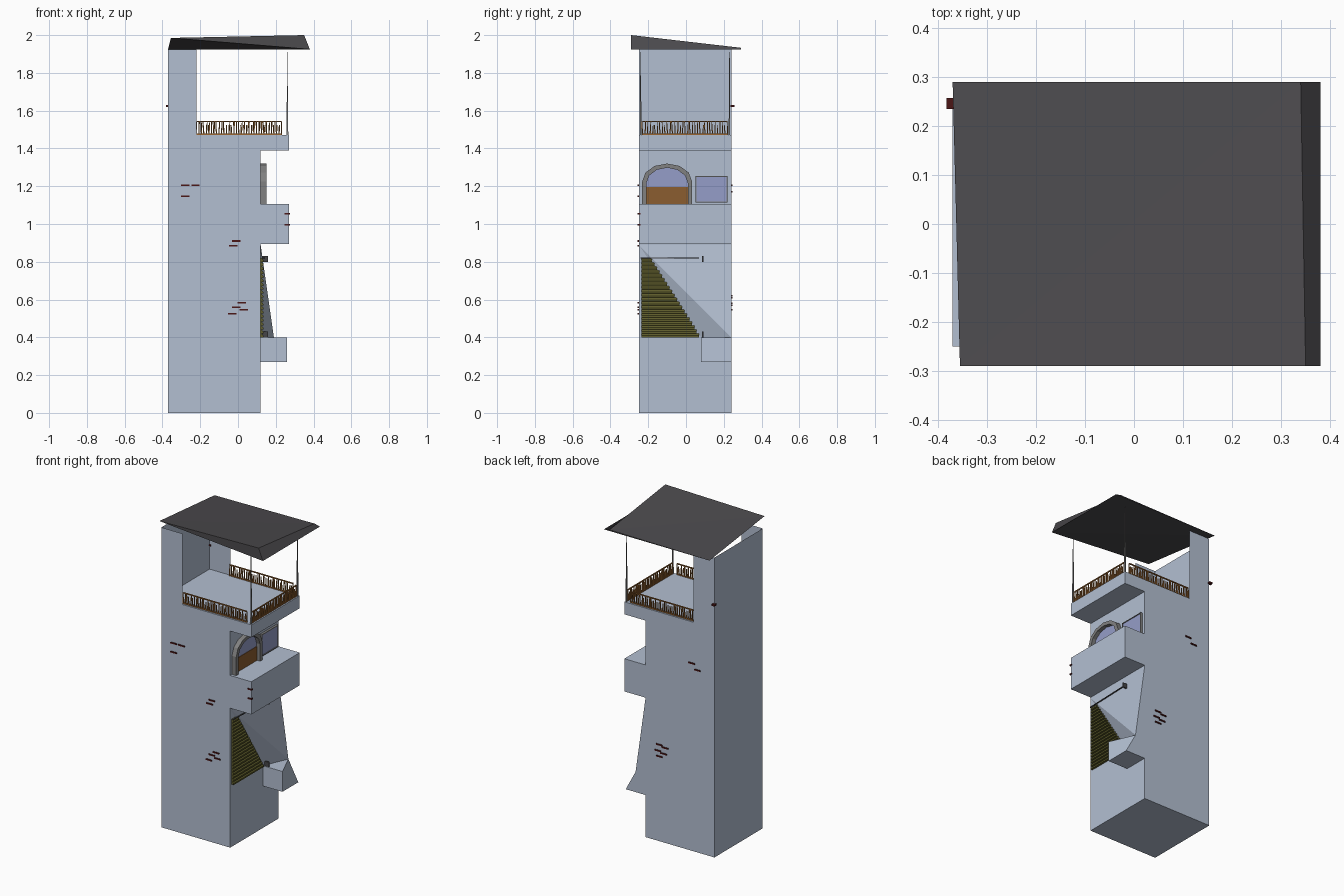
import bpy, math, random
from mathutils import Vector

if "Cube" in bpy.data.objects:
    bpy.data.objects.remove(bpy.data.objects["Cube"])

random.seed(4)


def mat(name, r, g, b):
    m = bpy.data.materials.new(name)
    m.diffuse_color = (r, g, b, 1)
    m.use_nodes = True
    m.node_tree.nodes["Principled BSDF"].inputs["Base Color"].default_value = m.diffuse_color
    return m


WALL = mat("pale_blue_plaster", 0.45, 0.52, 0.64)
ROOF = mat("charcoal_roof", 0.072, 0.069, 0.075)
WOOD = mat("orange_wood", 0.32, 0.13, 0.03)
DOOR = mat("brown_door", 0.26, 0.11, 0.03)
OLIVE = mat("olive_steps", 0.115, 0.11, 0.025)
GLASS = mat("lavender_glass", 0.30, 0.34, 0.58)
STONE = mat("grey_stone", 0.22, 0.22, 0.22)
BRICK = mat("dark_red_brick", 0.07, 0.008, 0.008)
IRON = mat("dark_iron", 0.06, 0.06, 0.065)


def mesh(name, verts, faces, material):
    me = bpy.data.meshes.new(name)
    me.from_pydata(verts, [], faces)
    me.materials.append(material)
    ob = bpy.data.objects.new(name, me)
    bpy.context.collection.objects.link(ob)
    return ob


class Parts:
    """Collects several solids into one object."""

    def __init__(self):
        self.v, self.f = [], []

    def add(self, verts, faces):
        o = len(self.v)
        self.v += [tuple(p) for p in verts]
        self.f += [[i + o for i in f] for f in faces]

    def prism(self, a, b):
        # solid between two matching rings of points
        n = len(a)
        sides = [(i, (i + 1) % n, n + (i + 1) % n, n + i) for i in range(n)]
        self.add(list(a) + list(b), sides + [tuple(range(n))[::-1], tuple(range(n, 2 * n))])

    def box(self, x0, x1, y0, y1, z0, z1):
        ring = [(x0, y0), (x1, y0), (x1, y1), (x0, y1)]
        self.prism([(x, y, z0) for x, y in ring], [(x, y, z1) for x, y in ring])

    def stick(self, p, q, r0, r1=None, n=4):
        p, q = Vector(p), Vector(q)
        d = (q - p).normalized()
        u = d.orthogonal().normalized()
        w = d.cross(u)
        r1 = r0 if r1 is None else r1
        dirs = [u * math.cos(2 * math.pi * i / n) + w * math.sin(2 * math.pi * i / n) for i in range(n)]
        self.prism([p + e * r0 for e in dirs], [q + e * r1 for e in dirs])

    def build(self, name, material):
        ob = mesh(name, self.v, self.f, material)
        import bmesh
        bm = bmesh.new()
        bm.from_mesh(ob.data)
        bmesh.ops.recalc_face_normals(bm, faces=bm.faces)
        bm.to_mesh(ob.data)
        bm.free()
        return ob


X0, X1, XB = -0.37, 0.12, 0.27      # left, right wall, balcony edge
Y0, Y1 = -0.25, 0.24

# tower body with balcony and top deck, one side profile extruded in depth
prof = [(X0, 0), (X1, 0), (X1, .895), (XB, .895), (XB, 1.105), (X1, 1.105),
        (X1, 1.39), (XB, 1.39), (XB, 1.47), (X0, 1.47)]
body = Parts()
body.prism([(x, Y0, z) for x, z in prof], [(x, Y1, z) for x, z in prof])
body.build("tower_body", WALL)

# thin U-shaped wall above the deck
path = [(-.22, Y0), (X0, Y0), (X0, Y1), (-.22, Y1)]
mesh("upper_wall", [(x, y, z) for z in (1.47, 1.925) for x, y in path],
     [(i + 1, i, i + 4, i + 5) for i in range(3)], WALL)

# sloping buttress beside the stairs, and landing at its foot
mesh("buttress", [(X1, Y0, .89), (X1, Y1, .89), (.19, Y1, .40), (X1, .08, .40), (X1, Y1, .40)],
     [(0, 3, 2), (0, 2, 1), (1, 2, 4), (3, 4, 2)], WALL)
land = Parts()
land.prism([(X1, .08, .27), (.26, .08, .27), (.26, .08, .40), (X1, .08, .40)],
           [(X1, Y1, .27), (.26, Y1, .27), (.19, Y1, .40), (X1, Y1, .40)])
land.build("landing", WALL)

# lopsided wedge roof
mesh("roof", [(-.37, .29, 1.925), (.38, .29, 1.925), (.34, .29, 1.933),
              (-.355, -.29, 1.985), (.35, -.29, 2.0), (.38, -.29, 1.925)],
     [(3, 4, 2), (3, 2, 0), (3, 5, 4), (5, 1, 2, 4), (1, 0, 2), (0, 5, 3), (0, 1, 5)], ROOF)

# roof posts
posts = Parts()
for y in (-.24, .23):
    posts.stick((.262, y, 1.47), (.26, y, 1.91), .006, .002)
posts.build("roof_posts", STONE)

# deck railings: two rails and uneven balusters
rails = Parts()
for a, b in (((-.22, -.24), (.23, -.24)), ((.26, -.23), (.26, .22)), ((-.22, .23), (.23, .23))):
    a, b = Vector((*a, 0)), Vector((*b, 0))
    for z in (1.475, 1.542):
        up = Vector((0, 0, z))
        rails.stick(a + up, b + up, .0045)
    n = 34
    for i in range(n + 1):
        p = a.lerp(b, i / n)
        q = p + (b - a) * random.uniform(-.012, .012)
        rails.stick(p + Vector((0, 0, 1.472)),
                    q + Vector((0, 0, random.choice((1.542, 1.542, 1.525)))), .0045, .003)
rails.build("deck_railing", WOOD)

# stair treads narrowing upward
steps = Parts()
N, h = 20, .021
for i in range(N):
    z, yr = .40 + i * h, .07 - .25 * i / (N - 1)
    tri = [(X1 - .002, z), (.134, z), (.134, z + h * .45), (.123, z + h), (X1 - .002, z + h)]
    steps.prism([(x, -.235, zz) for x, zz in tri], [(x, yr, zz) for x, zz in tri])
steps.build("stair_treads", OLIVE)

# handrail over the stairs with short stubs
hand = Parts()
hand.stick((.13, -.24, .82), (.14, .07, .82), .004)
for z in (.80, .40):
    hand.box(.13, .16, .085, .093, z, z + .03)
hand.build("stair_handrail", IRON)


# arched door: frame, wooden lower panel, glass above
def arch(half, spring, top, n=6):
    c = -.1
    pts = [(c - half, 1.105)]
    for i in range(n + 1):
        t = math.pi * i / n
        pts.append((c - half * math.cos(t), spring + (top - spring) * math.sin(t)))
    return pts + [(c + half, 1.105)]


outer, inner = arch(.132, 1.225, 1.32), arch(.11, 1.215, 1.298)
frame = Parts()
for i in range(len(outer) - 1):
    quad = [outer[i], outer[i + 1], inner[i + 1], inner[i]]
    frame.prism([(X1, y, z) for y, z in quad], [(.15, y, z) for y, z in quad])
frame.build("arch_frame", STONE)
glass = Parts()
glass.prism([(X1, y, z) for y, z in inner], [(.125, y, z) for y, z in inner])
glass.build("arch_glass", GLASS)
door = Parts()
door.box(X1, .128, -.21, .01, 1.105, 1.195)
door.build("door_panel", DOOR)

# square window
win = Parts()
win.box(X1, .13, .055, .215, 1.12, 1.25)
win.build("window_pane", GLASS)
wf = Parts()
for y in (.05, .215):
    wf.box(X1, .134, y, y + .005, 1.115, 1.255)
for z in (1.115, 1.25):
    wf.box(X1, .134, .05, .22, z, z + .005)
wf.build("window_frame", STONE)

# bare bricks poking out of front and back plaster
bricks = Parts()
spots = [(-.28, 1.205), (-.225, 1.205), (-.28, 1.147), (-.01, .91), (-.025, .885),
         (.02, .583), (-.01, .56), (.03, .547), (-.03, .524)]
for x, z in spots:
    bricks.box(x - .022, x + .022, Y0 - .006, Y0 + .01, z - .004, z + .004)
for x, z in [(-.21, 1.205), (-.25, 1.17), (.02, .62), (-.02, .61), (.03, .58), (-.01, .57), (.02, .545)]:
    bricks.box(x - .022, x + .022, Y1 - .01, Y1 + .006, z - .004, z + .004)
for z in (1.055, .995):
    bricks.box(.245, .275, Y0 - .006, Y0 + .01, z - .004, z + .004)
bricks.box(-.382, -.36, .235, .257, 1.62, 1.63)
bricks.build("bare_bricks", BRICK)
